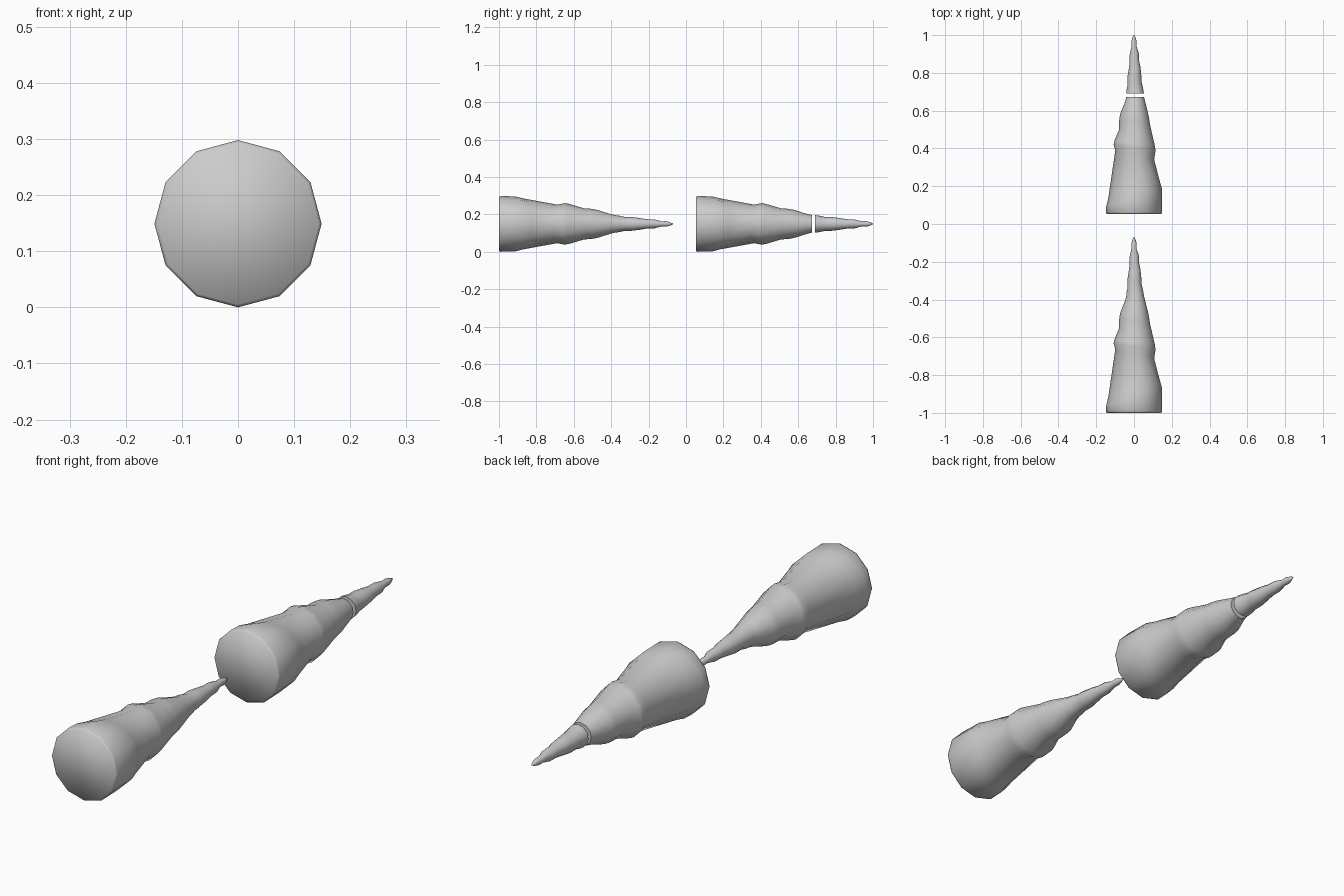
import bpy, bmesh, math

if "Cube" in bpy.data.objects:
    bpy.data.objects.remove(bpy.data.objects["Cube"])

SIDES = 12
ZC = 0.149
# ring: distance along spike, radius, sideways tilt, x offset
RINGS = [
    (0.000, 0.144, 0, 0), (0.009, 0.149, 0, 0),
    (0.088, 0.147, 0.05, 0), (0.130, 0.136, 0.045, 0),
    (0.312, 0.103, -0.025, 0.004), (0.352, 0.111, -0.016, 0.003),
    (0.375, 0.107, -0.012, 0.003), (0.455, 0.083, 0.008, 0.004),
    (0.490, 0.081, -0.012, 0.003), (0.525, 0.075, -0.008, 0.003),
    (0.595, 0.053, 0.0, 0.006), (0.620, 0.047, 0, 0.006),
    (0.642, 0.044, 0.010, 0.003), (0.672, 0.0375, 0.010, 0.003),
    (0.700, 0.038, -0.006, 0.003), (0.755, 0.031, 0.006, 0.003),
    (0.790, 0.025, 0.004, 0.002), (0.830, 0.024, 0.005, 0.001),
    (0.868, 0.014, 0, 0), (0.895, 0.0145, 0, 0),
    (0.915, 0.009, 0, 0), (0.930, 0.002, 0, 0),
]
CUT = 11


def spike(name, rings, y0):
    bm = bmesh.new()
    loops = []
    for t, r, tilt, dx in rings:
        loop = []
        for i in range(SIDES):
            a = 2 * math.pi * i / SIDES
            loop.append(bm.verts.new((dx + r * math.cos(a),
                                      y0 + t + tilt * math.cos(a),
                                      ZC + r * math.sin(a))))
        loops.append(loop)
    for a, b in zip(loops, loops[1:]):
        for i in range(SIDES):
            j = (i + 1) % SIDES
            bm.faces.new((a[i], a[j], b[j], b[i]))
    # flat end caps
    bm.faces.new(loops[0])
    bm.faces.new(loops[-1])
    bmesh.ops.recalc_face_normals(bm, faces=bm.faces)
    me = bpy.data.meshes.new(name)
    bm.to_mesh(me)
    bm.free()
    ob = bpy.data.objects.new(name, me)
    bpy.context.collection.objects.link(ob)
    bpy.ops.object.select_all(action='DESELECT')
    ob.select_set(True)
    bpy.context.view_layer.objects.active = ob
    bpy.ops.object.shade_smooth_by_angle(angle=math.radians(75))


# intact spike, then the broken one with its separated tip
spike("whole_spike", RINGS, -1.0)
spike("broken_spike_base", RINGS[:CUT + 1], 0.053)
spike("broken_spike_tip", RINGS[CUT:], 0.07)
